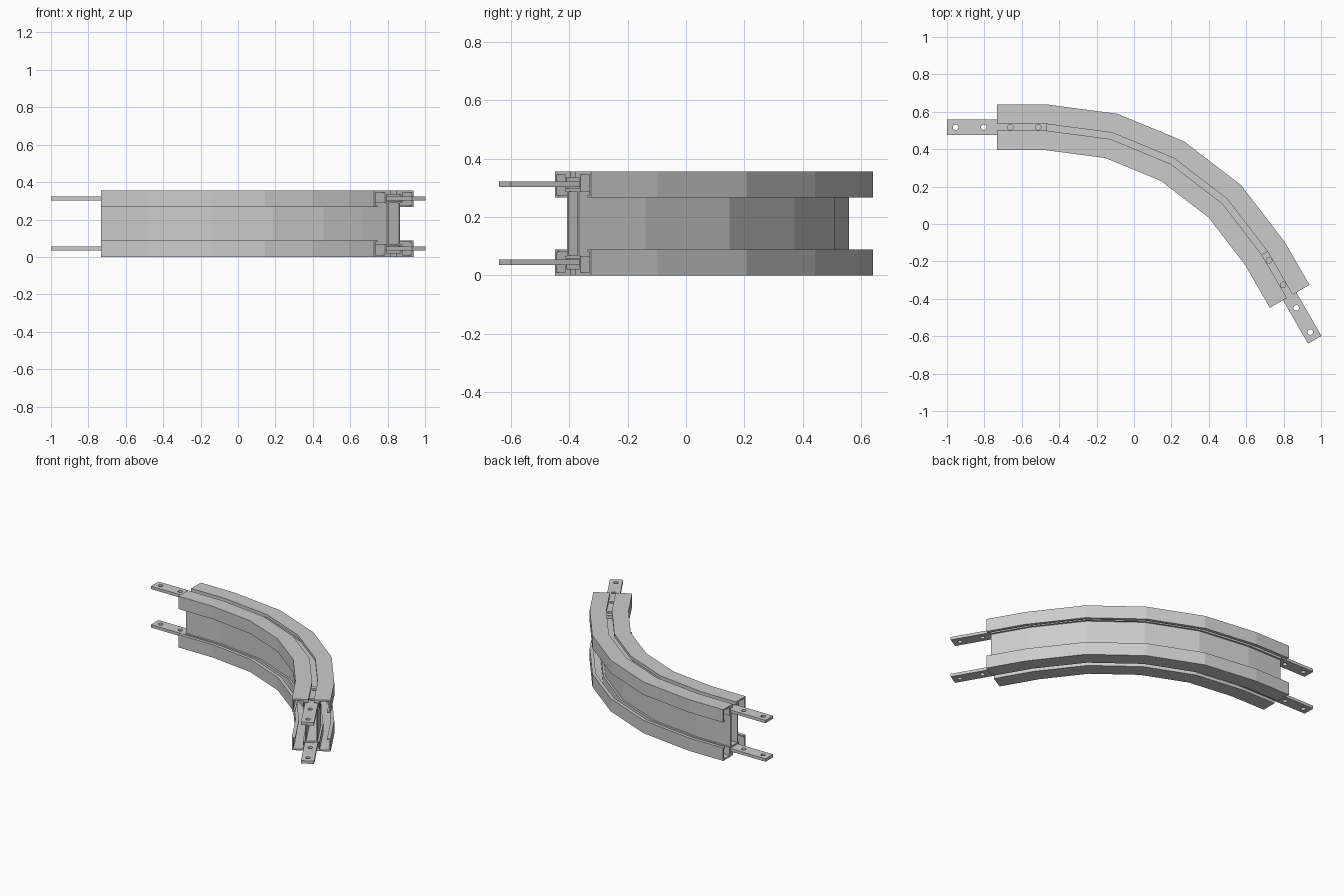
import bpy, bmesh
from math import sin, cos, pi, radians
from mathutils import Matrix, Vector

if "Cube" in bpy.data.objects:
    bpy.data.objects.remove(bpy.data.objects["Cube"])

H = 0.355                  # beam height
R = 1.352                  # bend radius at the centre line
CX, CY = -0.47, -0.835     # bend centre
RUN = 0.263                # straight run at each end


def add_object(name, bm):
    bmesh.ops.recalc_face_normals(bm, faces=bm.faces[:])
    mesh = bpy.data.meshes.new(name)
    bm.to_mesh(mesh)
    bm.free()
    ob = bpy.data.objects.new(name, mesh)
    bpy.context.scene.collection.objects.link(ob)
    return ob


def loop_edges(bm, verts):
    n = len(verts)
    return [bm.edges.get((verts[i], verts[(i + 1) % n])) or
            bm.edges.new((verts[i], verts[(i + 1) % n])) for i in range(n)]


# Cross-section: upper right quarter with T-slot, open lipped flange and web
quarter = [(.045, .297), (.045, .333), (.0175, .333), (.0175, H),
           (.1225, H), (.1225, .266), (.100, .266), (.100, .275),
           (.1125, .275), (.1125, .345), (.053, .345), (.053, .288),
           (.040, .288)]
right = quarter + [(u, H - z) for u, z in reversed(quarter)]
outline = right + [(-u, z) for u, z in reversed(right)]
hollow = [(.032, .287), (.032, H - .287), (-.032, H - .287), (-.032, .287)]


# Path stations: straight, four bend facets, straight
def station(angle, along=0.0):
    normal = Vector((sin(angle), cos(angle), 0))
    tangent = Vector((cos(angle), -sin(angle), 0))
    return Vector((CX, CY, 0)) + normal * R + tangent * along, normal


stations = [station(0, -RUN)]
stations += [station(radians(15 * i)) for i in range(5)]
stations += [station(radians(60), RUN)]

# Curved beam
bm = bmesh.new()
end_edges = {0: [], len(stations) - 1: []}
for section in (outline, hollow):
    rings = [[bm.verts.new(p + n * u + Vector((0, 0, z))) for u, z in section]
             for p, n in stations]
    for a, b in zip(rings, rings[1:]):
        for i in range(len(a)):
            j = (i + 1) % len(a)
            bm.faces.new((a[i], a[j], b[j], b[i]))
    for k in end_edges:
        end_edges[k] += loop_edges(bm, rings[k])
for edges in end_edges.values():
    bmesh.ops.triangle_fill(bm, use_beauty=True, use_dissolve=False, edges=edges)
add_object("curved_beam", bm)


# Connecting strips with bolt holes, half inside the T-slots
def strip(name, matrix):
    bm = bmesh.new()
    x, w, t = 0.268, 0.0415, 0.02
    edges = loop_edges(bm, [bm.verts.new(c) for c in
                            ((-x, -w, 0), (x, -w, 0), (x, w, 0), (-x, w, 0))])
    for hx in (-.221, -.071, .071, .221):
        edges += loop_edges(bm, [bm.verts.new((hx + .015 * cos(i * pi / 8),
                                               .015 * sin(i * pi / 8), 0))
                                 for i in range(16)])
    bmesh.ops.triangle_fill(bm, use_beauty=True, use_dissolve=False, edges=edges)
    ext = bmesh.ops.extrude_face_region(bm, geom=bm.faces[:], use_keep_orig=True)
    bmesh.ops.translate(bm, vec=(0, 0, t),
                        verts=[v for v in ext["geom"] if isinstance(v, bmesh.types.BMVert)])
    add_object(name, bm).matrix_world = matrix


for end, angle, along in (("start", 0, -RUN), ("finish", radians(60), RUN)):
    p, n = station(angle, along)
    for level, z in (("lower", .035), ("upper", .302)):
        strip(f"{end}_{level}_strip",
              Matrix.Translation(p + Vector((0, 0, z))) @ Matrix.Rotation(-angle, 4, 'Z'))
